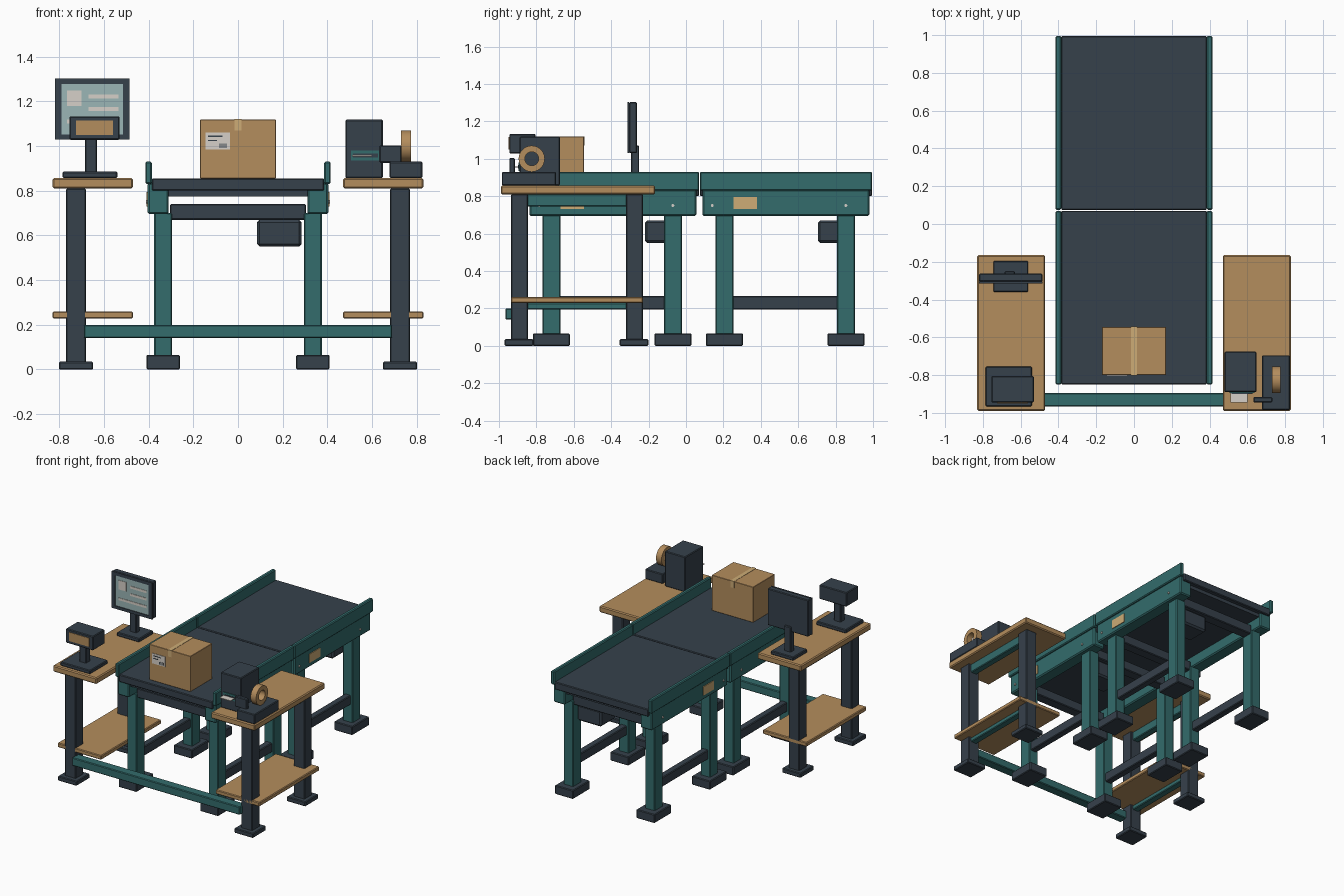
import bpy, bmesh, math
from mathutils import Matrix

if "Cube" in bpy.data.objects:
    bpy.data.objects.remove(bpy.data.objects["Cube"])


def material(name, rgb):
    m = bpy.data.materials.new(name)
    lin = [(c / 255 / 12.92 if c < 11 else ((c / 255 + 0.055) / 1.055) ** 2.4) for c in rgb]
    m.diffuse_color = (*lin, 1)
    m.use_nodes = True
    m.node_tree.nodes["Principled BSDF"].inputs["Base Color"].default_value = m.diffuse_color
    return m


DARK = material("charcoal", (54, 65, 75))
TEAL = material("teal paint", (51, 108, 108))
WOOD = material("cardboard and wood", (180, 141, 93))
TAN = material("pale tan", (205, 172, 118))
PAPER = material("paper", (214, 208, 200))
SCREEN = material("screen glass", (155, 182, 182))


def finish(name, bm, mat):
    me = bpy.data.meshes.new(name)
    bm.to_mesh(me)
    bm.free()
    me.materials.append(mat)
    ob = bpy.data.objects.new(name, me)
    bpy.context.collection.objects.link(ob)
    return ob


def box(name, mat, x, y, z, bevel=0.005):
    """Box from (min, max) ranges, with lightly chamfered edges."""
    bm = bmesh.new()
    size = [r[1] - r[0] for r in (x, y, z)]
    mid = [(r[0] + r[1]) / 2 for r in (x, y, z)]
    bmesh.ops.create_cube(bm, size=1, matrix=Matrix.Translation(mid) @ Matrix.Diagonal((*size, 1)))
    if bevel:
        bmesh.ops.bevel(bm, geom=bm.edges[:], offset=min(bevel, min(size) * 0.3),
                        segments=1, affect='EDGES')
    return finish(name, bm, mat)


def plate(name, mat, x, y, z):
    return box(name, mat, x, y, z, 0)


def mirrored(s, lo, hi):
    return (lo, hi) if s > 0 else (-hi, -lo)


# Belt conveyor: two identical modules, end to end
for y0, tag in ((-0.85, "front"), (0.075, "back")):
    y1 = y0 + 0.92
    box(f"{tag}_belt", DARK, (-0.385, 0.385), (y0, y1), (0.80, 0.855))
    box(f"{tag}_belt_pan", DARK, (-0.31, 0.31), (y0 + 0.03, y1 - 0.03), (0.775, 0.80), 0)
    leg_ys = (y0 + 0.083, y0 + 0.733)
    for ly in leg_ys:
        box(f"{tag}_cross_beam", DARK, (-0.305, 0.305), (ly + 0.01, ly + 0.085), (0.67, 0.74))
    box(f"{tag}_drive_motor", DARK, (0.085, 0.285), (y0 + 0.63, y0 + 0.80), (0.55, 0.67), 0.012)
    for s in (-1, 1):
        box(f"{tag}_side_beam", TEAL, mirrored(s, 0.31, 0.405), (y0 + 0.012, y1 - 0.015), (0.695, 0.835), 0.008)
        box(f"{tag}_guard_rail", TEAL, mirrored(s, 0.385, 0.415), (y0, y1), (0.83, 0.93), 0.006)
        plate(f"{tag}_beam_label", TAN, mirrored(s, 0.404, 0.41),
              (y0 + 0.18, y0 + 0.305), (0.73, 0.795))
        for sy in (y0 + 0.065, y0 + 0.78):
            bm = bmesh.new()
            bmesh.ops.create_cone(bm, cap_ends=True, segments=10, radius1=0.008, radius2=0.008, depth=0.009,
                                  matrix=Matrix.Translation((s * 0.407, sy, 0.75)) @ Matrix.Rotation(math.pi / 2, 4, 'Y'))
            finish(f"{tag}_beam_screw", bm, PAPER)
        for ly in leg_ys:
            box(f"{tag}_conveyor_leg", TEAL, mirrored(s, 0.295, 0.375), (ly, ly + 0.095), (0.05, 0.70))
            box(f"{tag}_conveyor_foot", DARK, mirrored(s, 0.26, 0.41), (ly - 0.052, ly + 0.147), (0.0, 0.065))
        box(f"{tag}_leg_brace", DARK, mirrored(s, 0.31, 0.36),
            (leg_ys[0] + 0.09, leg_ys[1] + 0.005), (0.195, 0.265))

# Side work tables with shelves
for s, tag in ((-1, "left"), (1, "right")):
    wide = mirrored(s, 0.47, 0.83)
    box(f"{tag}_table_top", WOOD, wide, (-0.99, -0.165), (0.81, 0.857), 0.007)
    box(f"{tag}_table_shelf", WOOD, wide, (-0.935, -0.23), (0.228, 0.26))
    for ly in (-0.935, -0.32):
        box(f"{tag}_table_leg", DARK, mirrored(s, 0.68, 0.77), (ly, ly + 0.09), (0.03, 0.81))
        box(f"{tag}_table_foot", DARK, mirrored(s, 0.648, 0.802), (ly - 0.035, ly + 0.12), (0.0, 0.035))
    for name, z in (("apron", (0.745, 0.81)), ("shelf_rail", (0.195, 0.228))):
        box(f"{tag}_table_{name}", TEAL, mirrored(s, 0.70, 0.75), (-0.85, -0.315), z)
box("front_tie_bar", TEAL, (-0.69, 0.69), (-0.965, -0.895), (0.14, 0.20))

# Parcel with sealing tape and shipping label
box("parcel", WOOD, (-0.17, 0.17), (-0.80, -0.545), (0.855, 1.118), 0.002)
plate("parcel_tape_top", TAN, (-0.015, 0.015), (-0.802, -0.543), (1.117, 1.12))
for y in ((-0.803, -0.799), (-0.546, -0.542)):
    plate("parcel_tape_end", TAN, (-0.015, 0.015), y, (1.07, 1.12))
plate("shipping_label", PAPER, (-0.145, -0.035), (-0.804, -0.799), (0.985, 1.06))
for x, z in (((-0.135, -0.07), (1.041, 1.046)), ((-0.135, -0.095), (1.022, 1.027))):
    plate("label_line", DARK, x, (-0.806, -0.803), z)
for i in range(4):
    x = -0.083 + i * 0.009
    plate("label_barcode", DARK, (x, x + 0.005), (-0.806, -0.803), (0.992, 1.012))

# Monitor on a stand
box("monitor_base", DARK, (-0.745, -0.56), (-0.36, -0.195), (0.857, 0.885))
box("monitor_neck", DARK, (-0.685, -0.63), (-0.295, -0.25), (0.88, 1.07))
box("monitor_case", DARK, (-0.82, -0.485), (-0.305, -0.262), (1.03, 1.302))
plate("monitor_screen", SCREEN, (-0.79, -0.515), (-0.309, -0.304), (1.052, 1.278))
for x, z in (((-0.82, -0.485), (1.278, 1.302)), ((-0.82, -0.485), (1.03, 1.052)),
             ((-0.82, -0.79), (1.05, 1.28)), ((-0.515, -0.485), (1.05, 1.28))):
    plate("monitor_bezel", DARK, x, (-0.314, -0.304), z)
for x, z in (((-0.765, -0.70), (1.18, 1.248)), ((-0.67, -0.535), (1.212, 1.23)),
             ((-0.67, -0.535), (1.157, 1.175)), ((-0.765, -0.535), (1.10, 1.118))):
    plate("screen_panel", PAPER, x, (-0.312, -0.308), z)

# Scanner on a stand
box("scanner_base", DARK, (-0.785, -0.54), (-0.965, -0.755), (0.857, 0.885))
box("scanner_neck", DARK, (-0.685, -0.63), (-0.885, -0.835), (0.88, 1.04))
box("scanner_head", DARK, (-0.755, -0.53), (-0.945, -0.805), (1.028, 1.133))
plate("scanner_window", WOOD, (-0.725, -0.56), (-0.949, -0.944), (1.05, 1.115))

# Label printer
box("printer_body", DARK, (0.48, 0.648), (-0.89, -0.675), (0.857, 1.118))
plate("printer_front_panel", TEAL, (0.505, 0.637), (-0.896, -0.889), (0.935, 0.98))
plate("printer_slot", DARK, (0.515, 0.627), (-0.899, -0.895), (0.948, 0.966))
plate("printed_label", PAPER, (0.51, 0.60), (-0.945, -0.892), (0.954, 0.959))

# Tape dispenser
box("dispenser_base", DARK, (0.678, 0.825), (-0.985, -0.695), (0.857, 0.93))
box("dispenser_cutter", DARK, (0.632, 0.732), (-0.945, -0.915), (0.925, 1.003))

# Tape roll: square ring section spun about the x axis
bm = bmesh.new()
N = 28
rings = []
for i in range(N):
    a = 2 * math.pi * i / N
    rings.append([bm.verts.new((x, -0.825 + r * math.cos(a), 1.0 + r * math.sin(a)))
                  for x, r in ((0.73, 0.07), (0.775, 0.07), (0.775, 0.037), (0.73, 0.037))])
for i in range(N):
    a, b = rings[i], rings[(i + 1) % N]
    for k in range(4):
        bm.faces.new((a[k], a[(k + 1) % 4], b[(k + 1) % 4], b[k]))
bmesh.ops.recalc_face_normals(bm, faces=bm.faces[:])
roll = finish("tape_roll", bm, WOOD)
bpy.context.view_layer.objects.active = roll
roll.select_set(True)
bpy.ops.object.shade_smooth_by_angle()
